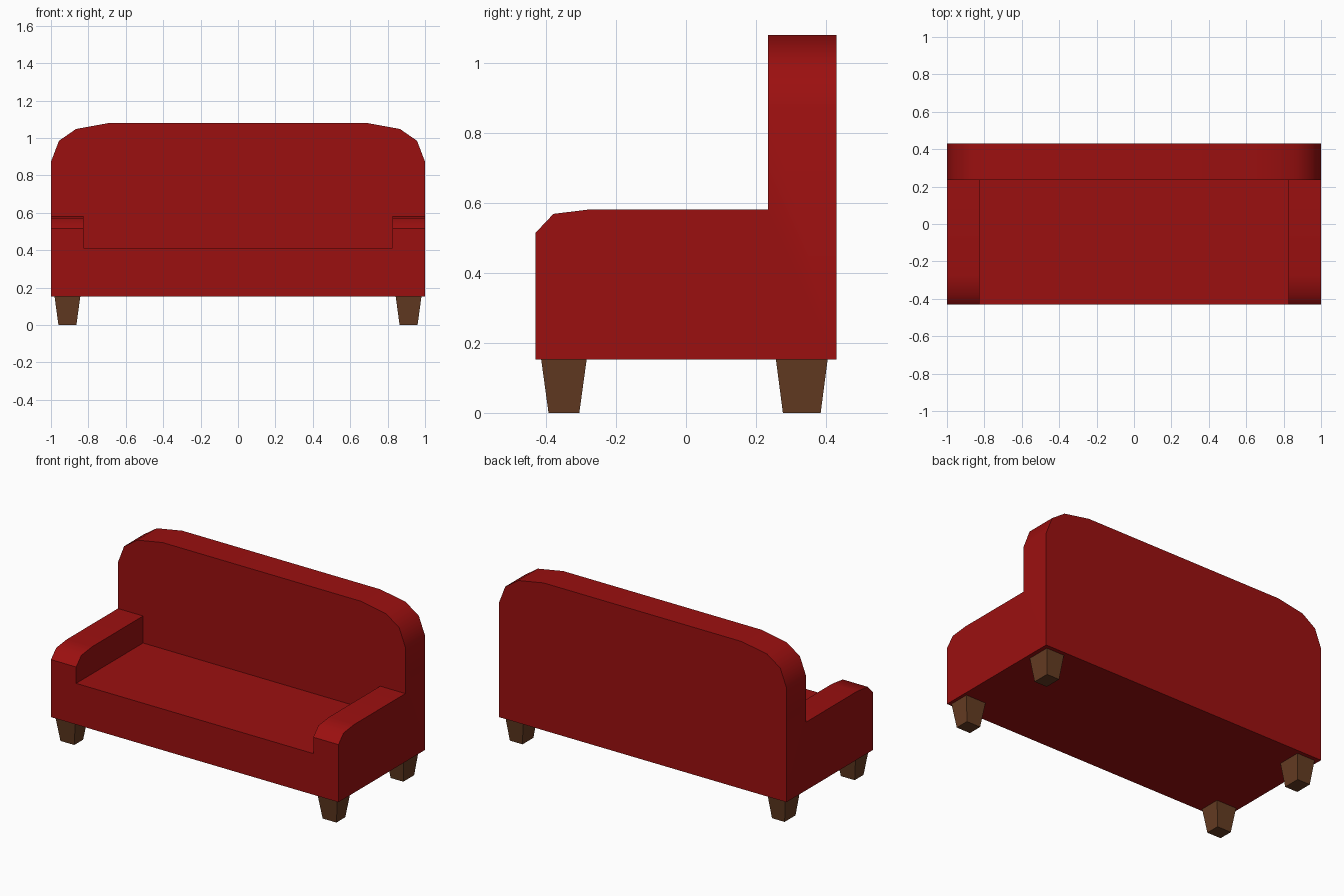
import bpy, bmesh, math
from mathutils import Vector

if "Cube" in bpy.data.objects:
    bpy.data.objects.remove(bpy.data.objects["Cube"])


def material(name, rgb):
    m = bpy.data.materials.new(name)
    m.diffuse_color = (*rgb, 1)
    m.use_nodes = True
    m.node_tree.nodes["Principled BSDF"].inputs["Base Color"].default_value = m.diffuse_color
    return m


RED = material("red fabric", (0.33, 0.005, 0.005))
WOOD = material("brown wood", (0.13, 0.045, 0.016))


def finish(name, bm, mat):
    bmesh.ops.recalc_face_normals(bm, faces=bm.faces)
    me = bpy.data.meshes.new(name)
    bm.to_mesh(me)
    bm.free()
    me.materials.append(mat)
    ob = bpy.data.objects.new(name, me)
    bpy.context.collection.objects.link(ob)
    return ob


def prism(name, points, depth, mat):
    """Extrude a closed outline of 3D points along depth."""
    bm = bmesh.new()
    face = bm.faces.new([bm.verts.new(p) for p in points])
    ext = bmesh.ops.extrude_face_region(bm, geom=[face])
    verts = [g for g in ext["geom"] if isinstance(g, bmesh.types.BMVert)]
    bmesh.ops.translate(bm, verts=verts, vec=Vector(depth))
    return finish(name, bm, mat)


Z0, SEAT, Y, INNER, BACK = 0.153, 0.412, 0.43, 0.825, 0.235

# Seat block across the full width
sofa = prism("sofa_body", [(-1, -Y, Z0), (1, -Y, Z0), (1, Y, Z0), (-1, Y, Z0)],
             (0, 0, SEAT - Z0), RED)

# Backrest with rounded upper corners
half = [(1, Z0), (1, 0.873), (0.957, 0.985), (0.866, 1.048), (0.69, 1.08)]
outline = half + [(-x, z) for x, z in reversed(half)]
parts = [prism("backrest", [(x, BACK, z) for x, z in outline], (0, Y - BACK, 0), RED)]

# Armrests with rounded front tops
arm = [(-Y, Z0), (-Y, 0.515), (-0.379, 0.569), (-0.272, 0.582), (Y, 0.582), (Y, Z0)]
for s, side in ((-1, "left"), (1, "right")):
    parts.append(prism(side + "_armrest", [(s, y, z) for y, z in arm],
                       (s * (INNER - 1), 0, 0), RED))

# Merge the upholstery into one clean shell
for part in parts:
    mod = sofa.modifiers.new("union", 'BOOLEAN')
    mod.operation, mod.solver, mod.object = 'UNION', 'EXACT', part
    bpy.context.view_layer.objects.active = sofa
    bpy.ops.object.modifier_apply(modifier=mod.name)
    bpy.data.objects.remove(part)
bm = bmesh.new()
bm.from_mesh(sofa.data)
bmesh.ops.remove_doubles(bm, verts=bm.verts, dist=0.0005)
bmesh.ops.dissolve_limit(bm, angle_limit=math.radians(1), verts=bm.verts, edges=bm.edges)
bm.to_mesh(sofa.data)
bm.free()
sofa.select_set(True)
bpy.ops.object.shade_smooth_by_angle(angle=math.radians(42))

# Tapered legs: (name, y centre, half sizes at top, half sizes at floor)
for name, y, top, foot in (("front", -0.349, (0.069, 0.065), (0.048, 0.044)),
                           ("back", 0.331, (0.062, 0.074), (0.044, 0.054))):
    for s, side in ((-1, "left"), (1, "right")):
        bm = bmesh.new()
        bmesh.ops.create_cube(bm, size=2)
        for v in bm.verts:
            hx, hy = top if v.co.z > 0 else foot
            v.co = (s * 0.912 + v.co.x * hx, y + v.co.y * hy, Z0 if v.co.z > 0 else 0)
        finish(f"{name}_{side}_leg", bm, WOOD)
